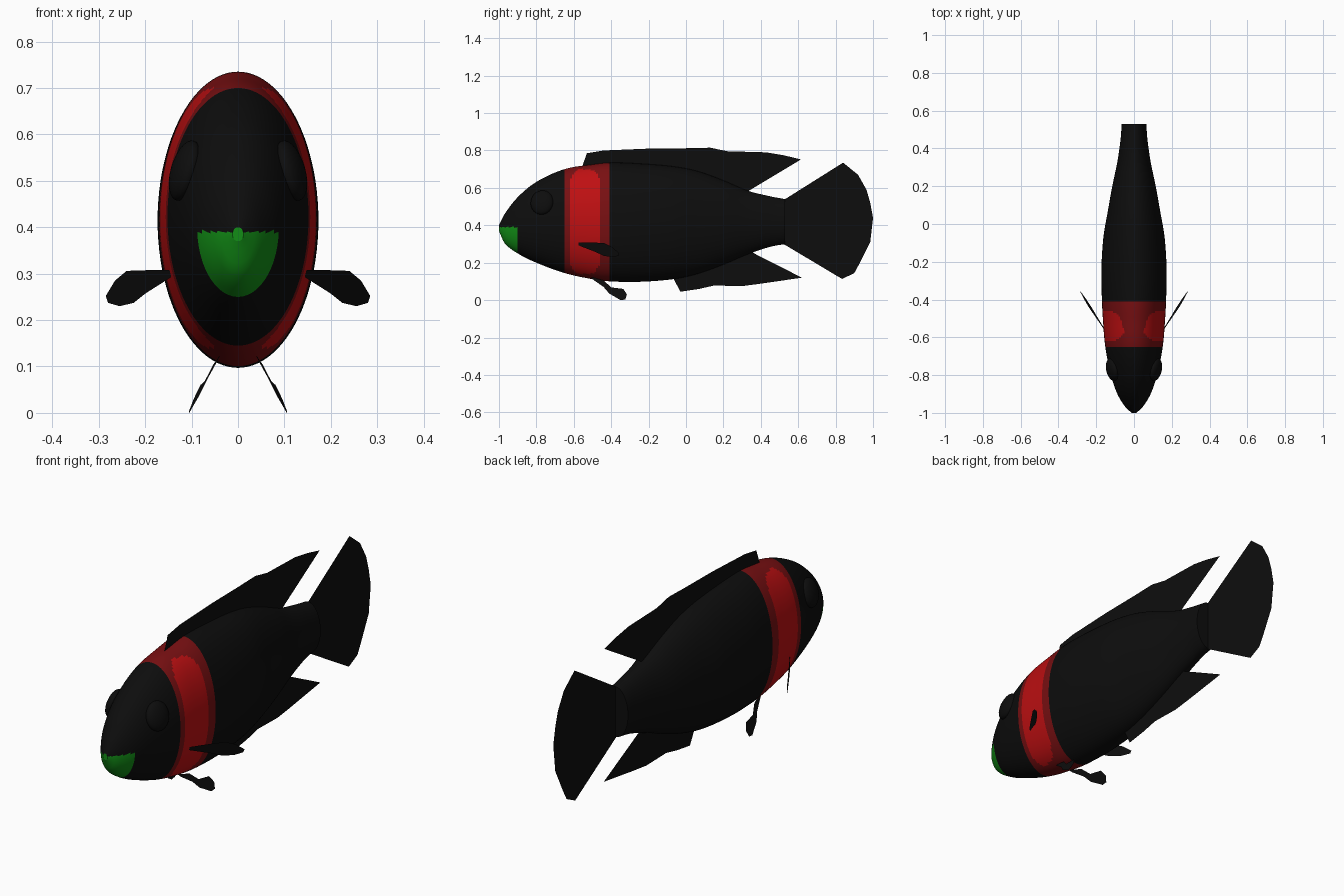
import bpy, bmesh, math
from mathutils import Matrix, Euler

if "Cube" in bpy.data.objects:
    bpy.data.objects.remove(bpy.data.objects["Cube"])


def material(name, rgb):
    m = bpy.data.materials.new(name)
    m.diffuse_color = (*rgb, 1)
    m.use_nodes = True
    m.node_tree.nodes["Principled BSDF"].inputs["Base Color"].default_value = m.diffuse_color
    return m


BLACK = material("black", (0.004, 0.004, 0.004))
RED = material("bright red", (0.52, 0.005, 0.006))
DARK_RED = material("dark red", (0.19, 0.005, 0.006))
GREEN = material("green", (0.006, 0.27, 0.008))


def finish(name, bm, mats, smooth=False):
    me = bpy.data.meshes.new(name)
    bm.to_mesh(me)
    bm.free()
    for m in mats:
        me.materials.append(m)
    for p in me.polygons:
        p.use_smooth = smooth and len(p.vertices) < 5
    ob = bpy.data.objects.new(name, me)
    bpy.context.collection.objects.link(ob)
    return ob


# Body stations: y, top z, bottom z, half width
STATIONS = [
    (-1.00, 0.40, 0.37, 0.012), (-0.97, 0.46, 0.305, 0.045),
    (-0.90, 0.55, 0.25, 0.088), (-0.80, 0.632, 0.20, 0.122),
    (-0.65, 0.70, 0.145, 0.152), (-0.50, 0.725, 0.112, 0.165),
    (-0.40, 0.735, 0.10, 0.170), (-0.25, 0.73, 0.098, 0.173),
    (-0.07, 0.715, 0.112, 0.162), (0.06, 0.69, 0.14, 0.140),
    (0.20, 0.64, 0.19, 0.115), (0.33, 0.585, 0.245, 0.088),
    (0.45, 0.555, 0.285, 0.071), (0.53, 0.54, 0.30, 0.065)]


def section(y):
    """Smooth interpolation between the body stations."""
    s = STATIONS
    i = 0
    while i < len(s) - 2 and y > s[i + 1][0]:
        i += 1

    def slope(j, c):
        a, b = s[max(j - 1, 0)], s[min(j + 1, len(s) - 1)]
        return (b[c] - a[c]) / (b[0] - a[0])
    h = s[i + 1][0] - s[i][0]
    t = (y - s[i][0]) / h
    return [(2*t**3 - 3*t**2 + 1) * s[i][c] + (t**3 - 2*t**2 + t) * h * slope(i, c)
            + (3*t**2 - 2*t**3) * s[i + 1][c] + (t**3 - t**2) * h * slope(i + 1, c)
            for c in (1, 2, 3)]


# Body, coloured by position: green mouth, red collar with a bright patch per side
N = 96
bm = bmesh.new()
rings = []
for k in range(154):
    y = -1 + k * 0.01
    top, bot, w = section(y)
    mid, h = (top + bot) / 2, (top - bot) / 2
    rings.append([bm.verts.new((w * math.sin(2 * math.pi * j / N), y,
                                mid + h * math.cos(2 * math.pi * j / N)))
                  for j in range(N)])
for a, b in zip(rings, rings[1:]):
    for j in range(N):
        bm.faces.new((a[j], a[(j + 1) % N], b[(j + 1) % N], b[j]))
bm.faces.new(rings[0])
bm.faces.new(rings[-1])
bmesh.ops.recalc_face_normals(bm, faces=bm.faces)
for f in bm.faces:
    c = f.calc_center_median()
    if c.y < -0.90 and c.z < 0.39:
        f.material_index = 3
    elif -0.65 < c.y < -0.41:
        inner = abs((c.y + 0.54) / 0.085) ** 3 + abs((c.z - 0.42) / 0.28) ** 6 < 1
        f.material_index = 1 if inner else 2
finish("body", bm, [BLACK, RED, DARK_RED, GREEN], True)

# Eyes: flattened balls lying against the head
for side, label in ((1, "right"), (-1, "left")):
    bm = bmesh.new()
    bmesh.ops.create_uvsphere(bm, u_segments=24, v_segments=16, radius=1)
    turn = Euler((0, -side * math.radians(16), -side * math.radians(12))).to_matrix().to_4x4()
    bmesh.ops.transform(bm, verts=bm.verts, matrix=Matrix.Translation((side * 0.114, -0.77, 0.522))
                        @ turn @ Matrix.Diagonal((0.029, 0.062, 0.067, 1)))
    finish("eye_" + label, bm, [BLACK], True)


def fin(name, pts):
    """Thin flat fin from an outline."""
    bm = bmesh.new()
    bm.faces.new([bm.verts.new(p) for p in pts])
    bmesh.ops.triangulate(bm, faces=bm.faces)
    return finish(name, bm, [BLACK])


# Middle fins, outlines in (y, z)
MIDDLE = {
    "dorsal_fin": [(-0.56, 0.70), (-0.53, 0.785), (-0.44, 0.80), (-0.20, 0.81), (0.0, 0.812),
                   (0.13, 0.815), (0.22, 0.796), (0.43, 0.79), (0.52, 0.775), (0.615, 0.752),
                   (0.32, 0.575), (0.1, 0.64), (-0.2, 0.68)],
    "anal_fin": [(-0.08, 0.14), (-0.03, 0.045), (0.07, 0.06), (0.15, 0.078), (0.30, 0.075),
                 (0.40, 0.088), (0.50, 0.105), (0.62, 0.12), (0.34, 0.262), (0.15, 0.20)],
    "tail_fin": [(0.50, 0.53), (0.53, 0.54), (0.84, 0.735), (0.92, 0.67), (0.965, 0.59),
                 (0.985, 0.52), (1.0, 0.44), (0.985, 0.31), (0.93, 0.20), (0.90, 0.145),
                 (0.835, 0.113), (0.53, 0.295), (0.50, 0.31)]}
for name, outline in MIDDLE.items():
    fin(name, [(0, y, z) for y, z in outline])

# Paired fins, swept back and outwards
PECTORAL = [(0.14, 0.308), (0.18, 0.308), (0.24, 0.306), (0.265, 0.285), (0.285, 0.252),
            (0.28, 0.237), (0.255, 0.23), (0.225, 0.237), (0.20, 0.257), (0.14, 0.295)]
PELVIC = [(-0.51, 0.125), (-0.44, 0.105), (-0.40, 0.068), (-0.335, 0.06), (-0.316, 0.03),
          (-0.325, 0.003), (-0.35, 0.0), (-0.41, 0.035), (-0.44, 0.07), (-0.50, 0.112)]
for side, label in ((1, "right"), (-1, "left")):
    fin("pectoral_fin_" + label,
        [(side * x, -0.555 + (x - 0.155) * 1.45 - (z - 0.28) * 0.3, z) for x, z in PECTORAL])
    fin("pelvic_fin_" + label,
        [(side * (0.05 + (0.118 - z) * 0.42 + 0.09 * (y + 0.41)), y, z) for y, z in PELVIC])
